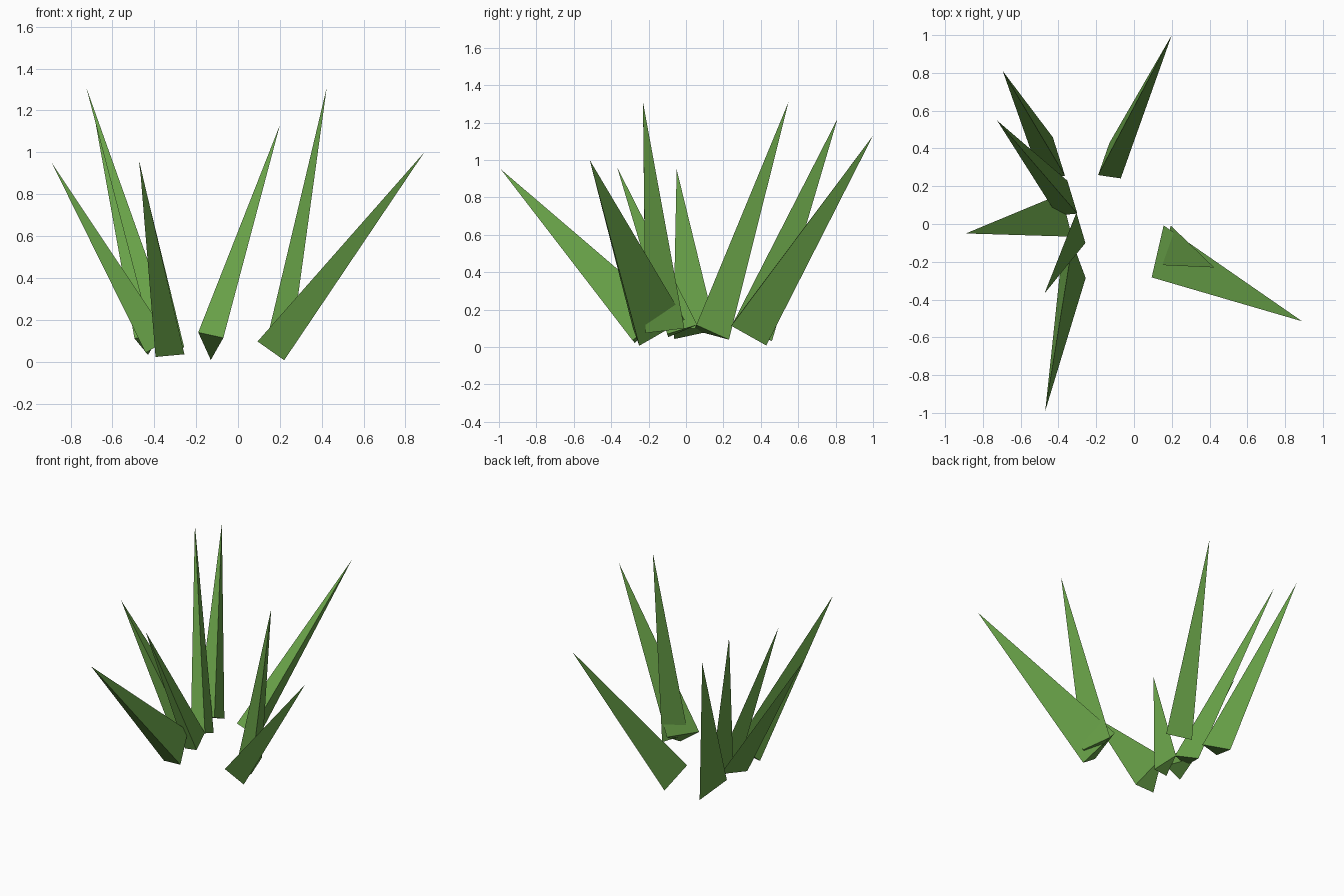
import bpy
from mathutils import Vector

if "Cube" in bpy.data.objects:
    bpy.data.objects.remove(bpy.data.objects["Cube"])

green = bpy.data.materials.new("grass_green")
green.diffuse_color = (0.14, 0.36, 0.065, 1)
green.use_nodes = True
green.node_tree.nodes["Principled BSDF"].inputs["Base Color"].default_value = green.diffuse_color


def grass_blade(name, foot, tip, width):
    """Three-sided spike: a deep triangle base square to the lean, ending in a point."""
    foot, tip = Vector(foot), Vector(tip)
    axis = (tip - foot).normalized()
    spine = axis.cross(Vector((1, 0, 0))).normalized()   # ridge towards the back
    side = spine.cross(axis)                             # width direction
    depth = width * 3 ** 0.5
    back = foot + spine * depth * 2 / 3
    mid = foot - spine * depth / 3
    verts = [back, mid - side * width / 2, mid + side * width / 2, tip]
    mesh = bpy.data.meshes.new(name)
    mesh.from_pydata(verts, [], [(0, 2, 1), (0, 1, 3), (1, 2, 3), (2, 0, 3)])
    mesh.materials.append(green)
    mesh.update()
    bpy.context.collection.objects.link(bpy.data.objects.new(name, mesh))


# Tuft: foot centre, tip, base width
blades = [
    ((-0.13, 0.31, 0.087), (0.20, 1.00, 1.13), 0.124),
    ((-0.43, 0.32, 0.093), (-0.695, 0.81, 1.22), 0.132),
    ((-0.353, 0.11, 0.082), (-0.725, 0.548, 1.31), 0.110),
    ((-0.385, 0.01, 0.08), (-0.89, -0.05, 0.95), 0.130),
    ((-0.305, -0.045, 0.08), (-0.474, -0.368, 0.96), 0.097),
    ((-0.325, -0.22, 0.082), (-0.47, -0.99, 0.95), 0.139),
    ((0.195, -0.147, 0.09), (0.424, -0.23, 1.31), 0.120),
    ((0.157, -0.18, 0.083), (0.89, -0.515, 1.00), 0.159),
]
for i, (foot, tip, width) in enumerate(blades, 1):
    grass_blade(f"grass_blade_{i}", foot, tip, width)
